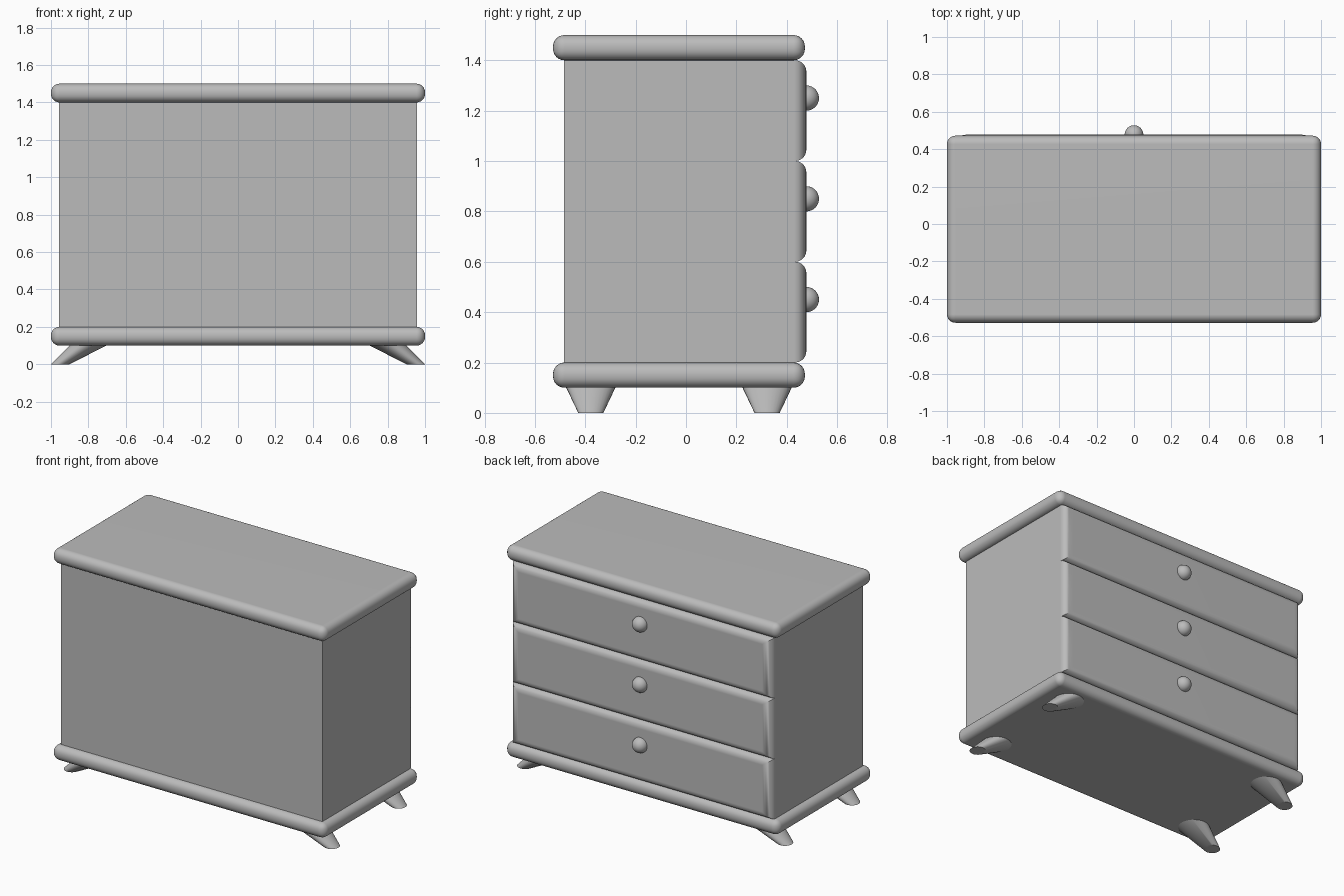
import bpy, bmesh
from mathutils import Vector

if "Cube" in bpy.data.objects:
    bpy.data.objects.remove(bpy.data.objects["Cube"])

YC = -0.028      # middle of the slabs in y
BACK = 0.43      # carcass face behind the drawers
FRONT = 0.478    # outer face of the drawers
HALF = 0.956     # half width of carcass and drawers

grey = bpy.data.materials.new("mid_grey")
grey.diffuse_color = (0.5, 0.5, 0.5, 1)
grey.use_nodes = True
grey.node_tree.nodes["Principled BSDF"].inputs["Base Color"].default_value = grey.diffuse_color


def finish(bm, name):
    mesh = bpy.data.meshes.new(name)
    bm.to_mesh(mesh)
    bm.free()
    mesh.materials.append(grey)
    obj = bpy.data.objects.new(name, mesh)
    bpy.context.collection.objects.link(obj)
    bpy.ops.object.select_all(action='DESELECT')
    obj.select_set(True)
    bpy.context.view_layer.objects.active = obj
    bpy.ops.object.shade_smooth_by_angle(angle=0.6)
    # keeps the large faces evenly shaded beside the rounded edges
    obj.modifiers.new("even_shading", 'WEIGHTED_NORMAL').keep_sharp = True
    return obj


def box(name, lo, hi, bevel=0.0, pick=lambda e: True, stretch=1.0):
    lo, hi = Vector(lo), Vector(hi)
    size = hi - lo
    size.x /= stretch
    bm = bmesh.new()
    bmesh.ops.create_cube(bm, size=1)
    bmesh.ops.scale(bm, vec=size, verts=bm.verts)
    bmesh.ops.translate(bm, vec=(lo + hi) / 2, verts=bm.verts)
    if bevel:
        bmesh.ops.bevel(bm, geom=[e for e in bm.edges if pick(e)], offset=bevel,
                        segments=6, profile=0.5, affect='EDGES', clamp_overlap=True)
    bmesh.ops.scale(bm, vec=(stretch, 1, 1), verts=bm.verts)
    return finish(bm, name)


# Rounded base and top slabs
for name, z in (("base_slab", 0.1), ("top_slab", 1.4)):
    box(name, (-1, YC - 0.5, z), (1, YC + 0.5, z + 0.1), 0.045)

# Carcass
box("carcass", (-HALF, -0.484, 0.2), (HALF, BACK, 1.4))

# Drawers, rounded around their outer face, each with a round knob
for i in range(3):
    z = 0.2 + 0.4 * i
    box(f"drawer_{i + 1}", (-HALF, BACK - 0.002, z), (HALF, FRONT, z + 0.4), 0.045,
        lambda e: all(v.co.y > BACK + 0.02 for v in e.verts), stretch=1.4)
    bm = bmesh.new()
    bmesh.ops.create_uvsphere(bm, u_segments=32, v_segments=16, radius=0.05)
    bmesh.ops.translate(bm, vec=(0, FRONT, z + 0.25), verts=bm.verts)
    finish(bm, f"knob_{i + 1}")

# Tapered legs splayed sideways, with level ends
for sx, side in ((-1, "left"), (1, "right")):
    for sy, end in ((-1, "front"), (1, "back")):
        bm = bmesh.new()
        bmesh.ops.create_cone(bm, cap_ends=True, segments=32, radius1=0.05,
                              radius2=0.1, depth=0.105)
        for v in bm.verts:
            x = 0.95 if v.co.z < 0 else 0.795
            v.co += Vector((sx * x, YC + sy * 0.35, 0.0525))
        finish(bm, f"{end}_{side}_leg")
